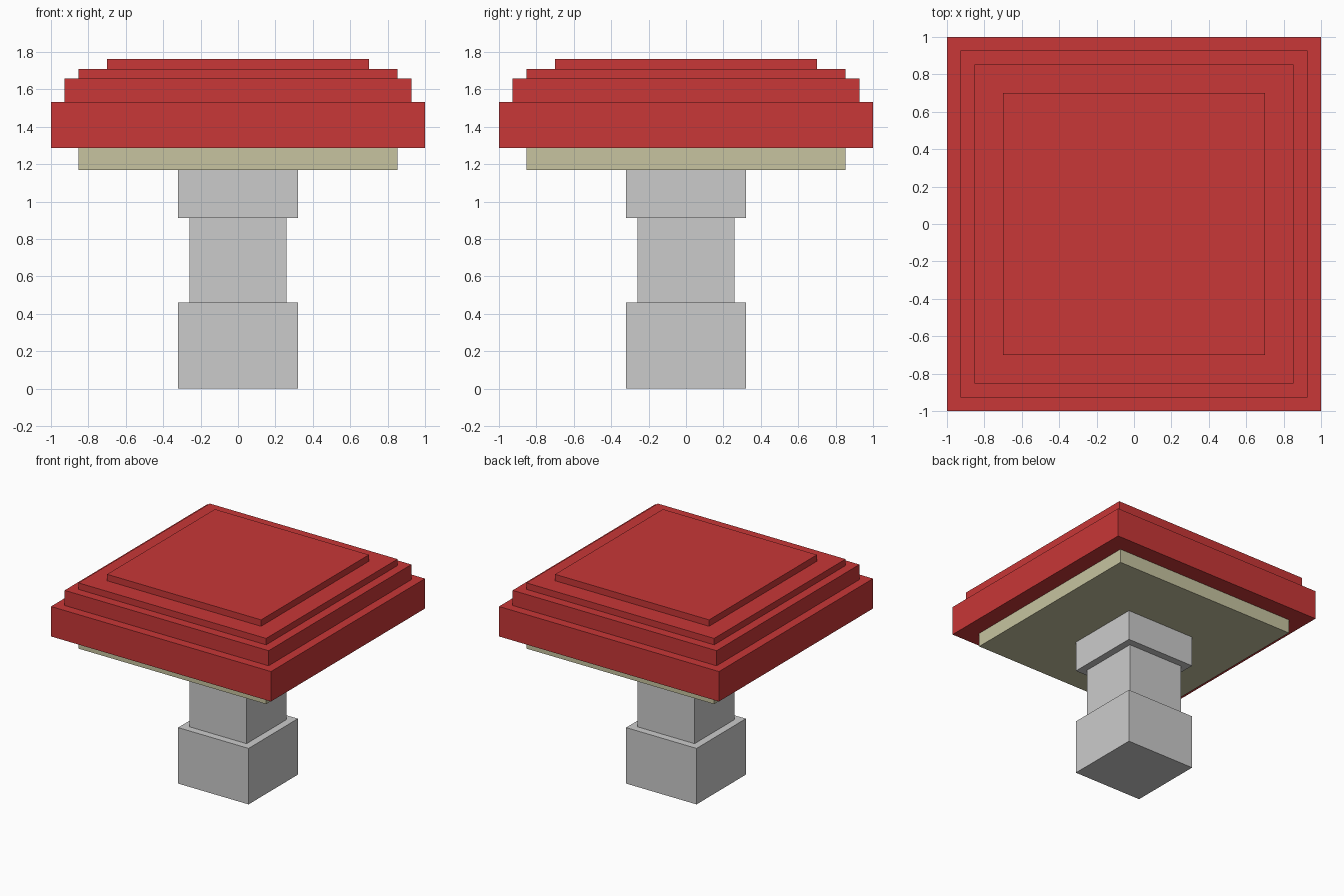
import bpy
import bmesh
from mathutils import Matrix

if "Cube" in bpy.data.objects:
    bpy.data.objects.remove(bpy.data.objects["Cube"])


def material(name, rgb):
    mat = bpy.data.materials.new(name)
    mat.diffuse_color = (*rgb, 1.0)
    mat.use_nodes = True
    mat.node_tree.nodes["Principled BSDF"].inputs["Base Color"].default_value = mat.diffuse_color
    return mat


def slab(name, half, z0, z1, mat=None):
    """Square block centred on the z axis, spanning z0 to z1."""
    bm = bmesh.new()
    size = Matrix.Diagonal((2 * half, 2 * half, z1 - z0, 1))
    bmesh.ops.create_cube(bm, size=1, matrix=Matrix.Translation((0, 0, (z0 + z1) / 2)) @ size)
    mesh = bpy.data.meshes.new(name)
    bm.to_mesh(mesh)
    bm.free()
    obj = bpy.data.objects.new(name, mesh)
    bpy.context.collection.objects.link(obj)
    if mat:
        mesh.materials.append(mat)


red = material("cap_red", (0.58, 0.038, 0.038))
cream = material("underside_cream", (0.57, 0.55, 0.35))

# Stem, underside and stepped cap, stacked from the ground up
parts = [
    ("stem_base", 0.32, 0.46, None),
    ("stem_middle", 0.26, 0.913, None),
    ("stem_top", 0.32, 1.17, None),
    ("cap_underside", 0.853, 1.287, cream),
    ("cap_brim", 1.0, 1.533, red),
    ("cap_lower_step", 0.927, 1.657, red),
    ("cap_upper_step", 0.853, 1.71, red),
    ("cap_crown", 0.70, 1.763, red),
]
z = 0.0
for name, half, top, mat in parts:
    slab(name, half, z, top, mat)
    z = top
